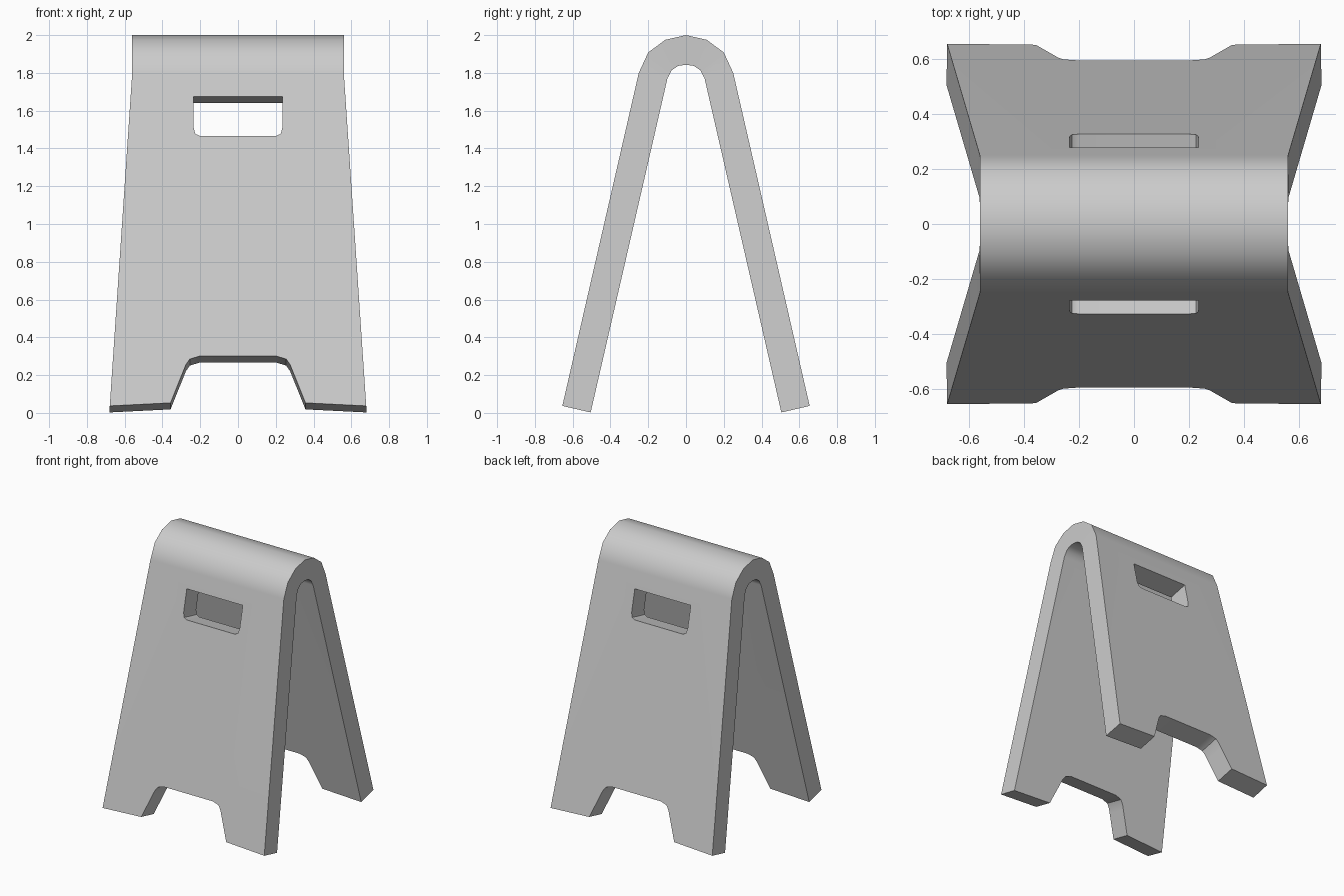
import bpy, bmesh
from mathutils import Vector

if "Cube" in bpy.data.objects:
    bpy.data.objects.remove(bpy.data.objects["Cube"])

SLOPE = 0.405 / 1.764                        # outward lean of each panel
NORMAL = Vector((0, -1, SLOPE)).normalized()  # front panel's outward normal


def make_object(name, bm):
    bmesh.ops.recalc_face_normals(bm, faces=bm.faces)
    mesh = bpy.data.meshes.new(name)
    bm.to_mesh(mesh)
    bm.free()
    obj = bpy.data.objects.new(name, mesh)
    bpy.context.collection.objects.link(obj)
    return obj


def mirrored(half):
    return half + [(-a, b) for a, b in reversed(half) if a > 1e-6]


def half_width(z):
    return 0.56 + 0.12 * max(0, 1.8 - z) / 1.78


def prism(name, outline, side):
    """Solid from an x-z outline on the outer face, pushed square through the panel."""
    bm = bmesh.new()
    rings = []
    for depth in (0.12, -0.22):
        ring = []
        for x, z in outline:
            p = Vector((x, -(0.25 + (1.8 - z) * SLOPE), z)) + NORMAL * depth
            p.y *= side
            ring.append(bm.verts.new(p))
        rings.append(ring)
        bm.faces.new(ring)
    n = len(outline)
    for i in range(n):
        j = (i + 1) % n
        bm.faces.new((rings[0][i], rings[0][j], rings[1][j], rings[1][i]))
    return make_object(name, bm)


# Folded sheet: outer and inner side profiles, legs run long and get trimmed
low = 0.1
outer = [(0.655 + low * SLOPE, 0.036 - low), (0.25, 1.80), (0.20, 1.908), (0.11, 1.975), (0, 2.0)]
inner = [(0.505 + low * SLOPE, 0.0015 - low), (0.098, 1.772), (0.075, 1.815), (0.042, 1.837), (0, 1.843)]


def full(half):
    return half + [(-y, z) for y, z in reversed(half[:-1])]


bm = bmesh.new()
rows = []
for yo, yi in zip(full(outer), full(inner)):
    rows.append([bm.verts.new((s * half_width(z), y, z))
                 for s, (y, z) in ((1, yo), (-1, yo), (-1, yi), (1, yi))])
for a, b in zip(rows, rows[1:]):
    for i in range(4):
        j = (i + 1) % 4
        bm.faces.new((a[i], a[j], b[j], b[i]))
bm.faces.new(rows[0])
bm.faces.new(rows[-1])
board = make_object("folding_floor_sign", bm)

# Handle slot and foot cutouts, same on both panels
slot = mirrored([(0.2, 1.466), (0.226, 1.477), (0.235, 1.51), (0.235, 1.675)])
feet = mirrored([(1.0, -0.6), (1.0, 0.021), (0.357, 0.053), (0.29, 0.22),
                 (0.276, 0.255), (0.255, 0.285), (0.205, 0.30)])

bpy.context.view_layer.objects.active = board
board.select_set(True)
for side in (1, -1):
    for name, outline in (("slot_cutter", slot), ("feet_cutter", feet)):
        cutter = prism(name, outline, side)
        cutter.hide_render = True
        mod = board.modifiers.new("cut", 'BOOLEAN')
        mod.operation = 'DIFFERENCE'
        mod.solver = 'EXACT'
        mod.object = cutter
        bpy.ops.object.modifier_apply(modifier=mod.name)
        bpy.data.objects.remove(cutter)

# Smooth bend with crisp edges
bpy.ops.object.shade_smooth_by_angle(angle=0.61)
weighted = board.modifiers.new("flat_panels", 'WEIGHTED_NORMAL')
weighted.keep_sharp = True
